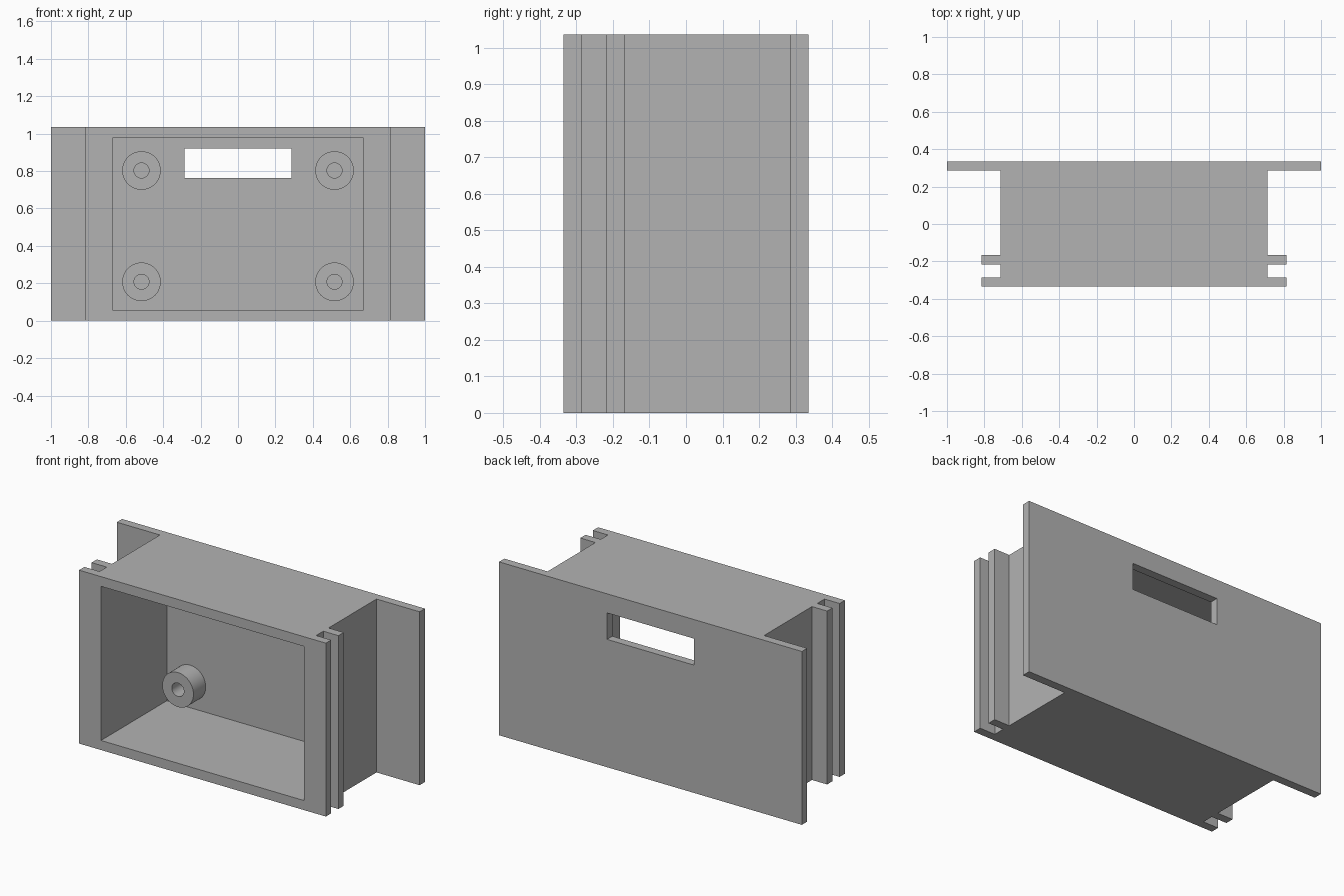
import bpy
import bmesh
from math import tau
from mathutils import Vector

cube = bpy.data.objects.get("Cube")
if cube:
    bpy.data.objects.remove(cube, do_unlink=True)

grey = bpy.data.materials.new("plain grey")
grey.use_nodes = True
colour = (0.45, 0.45, 0.45, 1)
grey.diffuse_color = colour
grey.node_tree.nodes["Principled BSDF"].inputs["Base Color"].default_value = colour

HEIGHT = 1.035
FRONT, BACK = -0.335, 0.335
WALL = 0.05
INNER = BACK - WALL  # inside face of the back plate


def add_object(name, bm):
    bmesh.ops.recalc_face_normals(bm, faces=bm.faces)
    mesh = bpy.data.meshes.new(name)
    bm.to_mesh(mesh)
    bm.free()
    mesh.materials.append(grey)
    obj = bpy.data.objects.new(name, mesh)
    bpy.context.collection.objects.link(obj)
    return obj


def add_box(name, low, high):
    bm = bmesh.new()
    bmesh.ops.create_cube(bm, size=1)
    low, high = Vector(low), Vector(high)
    for v in bm.verts:
        v.co = (low + high) / 2 + v.co * (high - low)
    return add_object(name, bm)


def cut(target, cutter):
    cutter.hide_render = True
    mod = target.modifiers.new("cut", "BOOLEAN")
    mod.operation = "DIFFERENCE"
    mod.solver = "EXACT"
    mod.object = cutter
    bpy.context.view_layer.objects.active = target
    bpy.ops.object.modifier_apply(modifier=mod.name)
    bpy.data.objects.remove(cutter, do_unlink=True)


# Housing: plan outline with side rails and wide back plate, extruded upwards
BODY, RAIL, PLATE = 0.715, 0.815, 1.0
half = [(RAIL, FRONT), (RAIL, FRONT + WALL), (BODY, FRONT + WALL),
        (BODY, -0.217), (RAIL, -0.217), (RAIL, -0.167), (BODY, -0.167),
        (BODY, INNER), (PLATE, INNER), (PLATE, BACK)]
outline = half + [(-x, y) for x, y in reversed(half)]
bm = bmesh.new()
base = bm.faces.new([bm.verts.new((x, y, 0)) for x, y in outline])
top = bmesh.ops.extrude_face_region(bm, geom=[base])["geom"]
bmesh.ops.translate(bm, vec=(0, 0, HEIGHT),
                    verts=[g for g in top if isinstance(g, bmesh.types.BMVert)])
housing = add_object("housing", bm)

# Open front cavity and the slot through the back plate
cut(housing, add_box("cavity_cutter", (-0.67, FRONT - 0.1, 0.057), (0.67, INNER, 0.977)))
cut(housing, add_box("slot_cutter", (-0.287, 0.2, 0.763), (0.287, 0.4, 0.921)))

# Four screw bosses standing on the back plate, each with a blind hole
OUTER_R, HOLE_R, TIP = 0.103, 0.04, 0.17
for side, x in (("right", -0.516), ("left", 0.516)):
    for level, z in (("lower", 0.208), ("upper", 0.803)):
        bm = bmesh.new()
        points = [(OUTER_R, INNER), (OUTER_R, TIP), (HOLE_R, TIP), (HOLE_R, INNER)]
        verts = [bm.verts.new((x + r, y, z)) for r, y in points]
        edges = [bm.edges.new(pair) for pair in zip(verts, verts[1:])]
        bmesh.ops.spin(bm, geom=verts + edges, cent=(x, 0, z), axis=(0, 1, 0),
                       angle=tau, steps=48)
        bmesh.ops.remove_doubles(bm, verts=bm.verts, dist=0.0005)
        # Close the ring at the plate so that normals resolve outwards
        rims = [e for e in bm.edges if e.is_boundary]
        bmesh.ops.bridge_loops(bm, edges=rims)
        boss = add_object(f"{level}_{side}_screw_boss", bm)
        bpy.ops.object.select_all(action="DESELECT")
        boss.select_set(True)
        bpy.context.view_layer.objects.active = boss
        bpy.ops.object.shade_smooth_by_angle()
